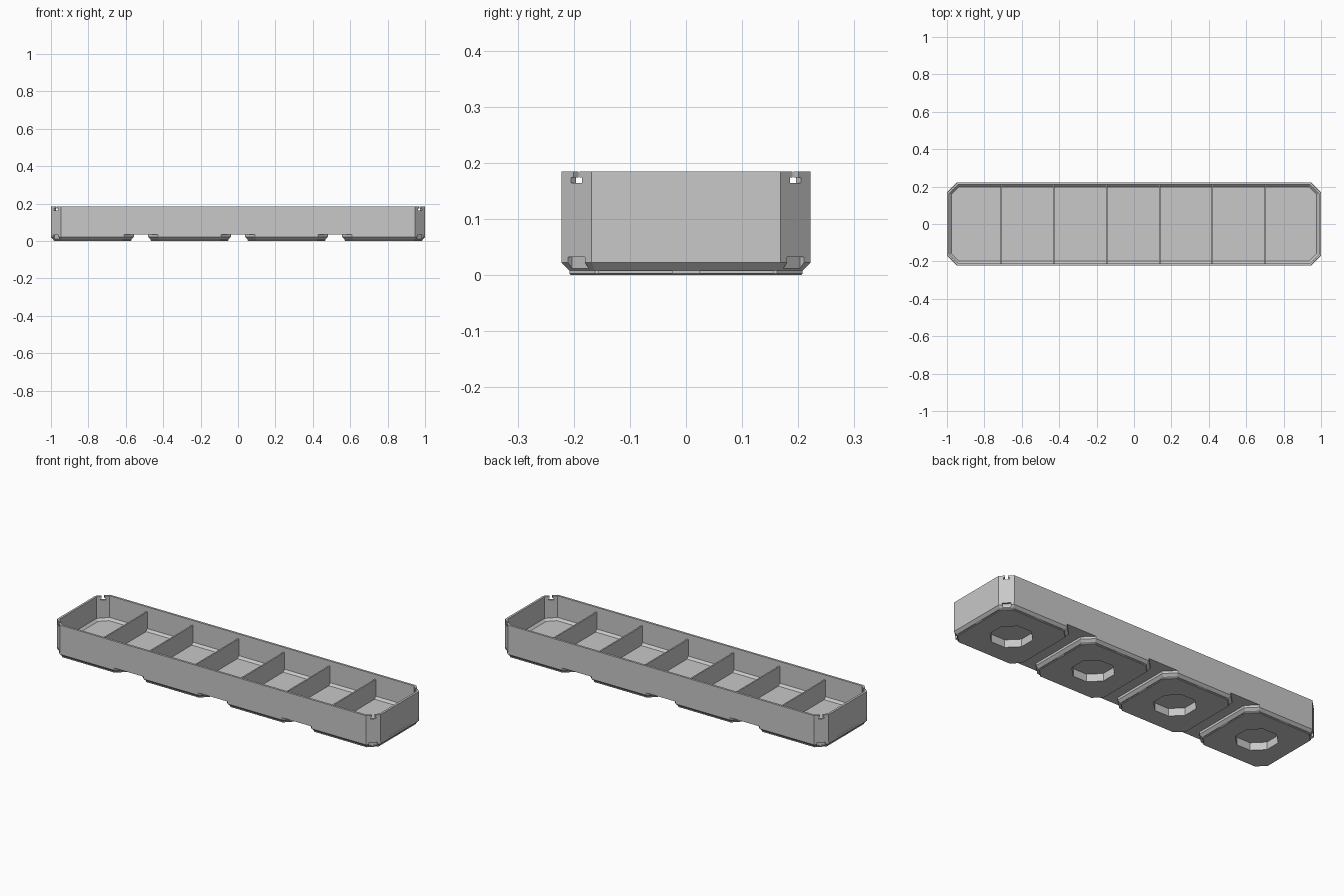
import bpy, bmesh, math
from mathutils import Matrix

old = bpy.data.objects.get("Cube")
if old:
    bpy.data.objects.remove(old, do_unlink=True)

grey = bpy.data.materials.new("light_grey")
grey.use_nodes = True
grey.diffuse_color = (0.58, 0.58, 0.58, 1)
grey.node_tree.nodes["Principled BSDF"].inputs["Base Color"].default_value = (0.58, 0.58, 0.58, 1)

LENGTH, WIDTH, HEIGHT = 1.0, 0.222, 0.185   # half length, half width, full height
CHAMFER, WALL, FLOOR = 0.054, 0.012, 0.052
PITCH = 0.519


def finish(bm, name):
    bmesh.ops.recalc_face_normals(bm, faces=bm.faces)
    mesh = bpy.data.meshes.new(name)
    bm.to_mesh(mesh)
    bm.free()
    mesh.materials.append(grey)
    obj = bpy.data.objects.new(name, mesh)
    bpy.context.collection.objects.link(obj)
    return obj


def loft(name, hx, hy, chamfer, layers, cx=0):
    """Chamfered rectangle stacked through (z, inset) layers."""
    bm = bmesh.new()
    rings = []
    for z, inset in layers:
        a, b = hx - inset, hy - inset
        c = max(chamfer - inset * 0.586, 0.001)
        pts = [(a, b - c), (a - c, b), (c - a, b), (-a, b - c),
               (-a, c - b), (c - a, -b), (a - c, -b), (a, c - b)]
        rings.append([bm.verts.new((cx + x, y, z)) for x, y in pts])
    for low, high in zip(rings, rings[1:]):
        for i in range(8):
            j = (i + 1) % 8
            bm.faces.new((low[i], low[j], high[j], high[i]))
    bm.faces.new(rings[0])
    bm.faces.new(rings[-1])
    return finish(bm, name)


def box(name, size, centre, angle=0):
    bm = bmesh.new()
    bmesh.ops.create_cube(bm, size=1)
    place = (Matrix.Translation(centre) @ Matrix.Rotation(angle, 4, "Z")
             @ Matrix.Diagonal((*size, 1)))
    bmesh.ops.transform(bm, matrix=place, verts=bm.verts)
    return finish(bm, name)


def combine(target, tool, operation):
    mod = target.modifiers.new(operation.lower(), "BOOLEAN")
    mod.operation, mod.object, mod.solver = operation, tool, "EXACT"
    bpy.context.view_layer.objects.active = target
    bpy.ops.object.modifier_apply(modifier=mod.name)
    bpy.data.objects.remove(tool, do_unlink=True)


# Tray shell with a pocket that has a chamfered floor edge
tray = loft("tray_body", LENGTH, WIDTH, CHAMFER, [(0.035, 0), (HEIGHT, 0)])

# Four tapered feet, each with a small lip
for i in range(4):
    foot = loft("foot", 0.222, WIDTH, CHAMFER,
                [(0, 0.017), (0.003, 0.014), (0.008, 0.014), (0.022, 0), (0.035, 0)],
                (i - 1.5) * PITCH)
    combine(tray, foot, "UNION")

pocket = loft("pocket_cutter", LENGTH - WALL, WIDTH - WALL, CHAMFER - 0.007,
              [(FLOOR, 0.012), (FLOOR + 0.012, 0), (HEIGHT + 0.05, 0)])
combine(tray, pocket, "DIFFERENCE")

# Eight-sided recess and edge grooves under each foot
for i in range(4):
    cx = (i - 1.5) * PITCH
    recess = loft("recess_cutter", 0.1, 0.1, 0.058, [(-0.02, 0), (0.042, 0)], cx)
    combine(tray, recess, "DIFFERENCE")
    for side in (-1, 1):
        for half in (-1, 1):
            along, out = half * 0.09, side * 0.208
            for size, spot in (((0.13, 0.008, 0.004), (cx + along, out, 0.0055)),
                               ((0.008, 0.13, 0.004), (cx + out, along, 0.0055))):
                combine(tray, box("groove_cutter", size, spot), "DIFFERENCE")

# Keyhole slots at the top and clip pockets at the bottom of each corner
for sx in (-1, 1):
    for sy in (-1, 1):
        angle = sx * sy * math.pi / 4
        x, y = sx * (LENGTH - CHAMFER / 2), sy * (WIDTH - CHAMFER / 2)
        cuts = [((0.06, 0.015, 0.04), (x, y, 0.19)),
                ((0.06, 0.028, 0.010), (x, y, 0.169)),
                ((0.020, 0.042, 0.024), (x, y, 0.020))]
        for size, spot in cuts:
            combine(tray, box("corner_cutter", size, spot, angle), "DIFFERENCE")

# Dividers between the seven compartments
for i in range(6):
    box(f"divider_{i + 1}", (0.008, 2 * (WIDTH - WALL) + 0.004, 0.108),
        (-0.711 + 0.2825 * i, 0, FLOOR + 0.052))
